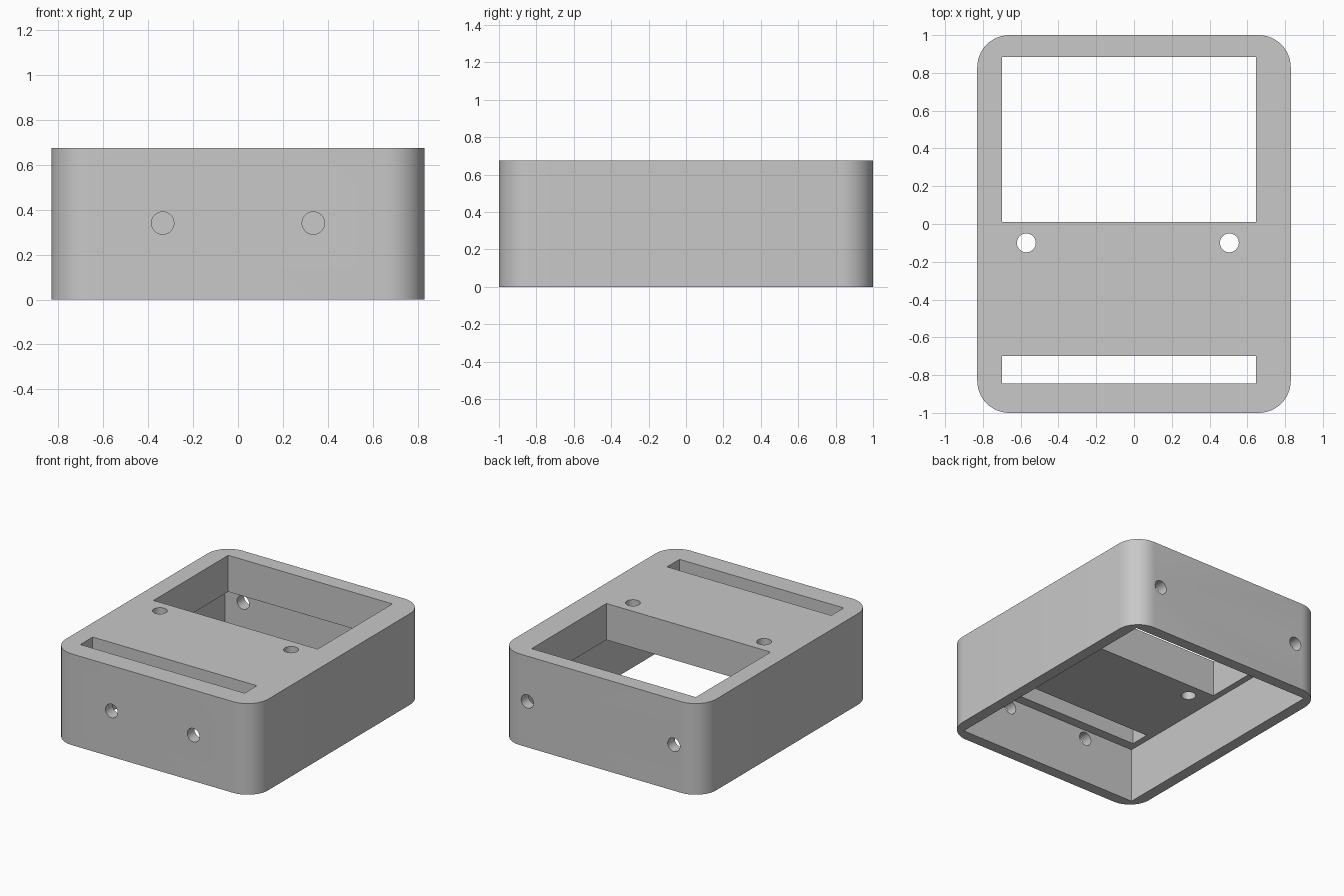
import bpy
import bmesh
import math
from mathutils import Matrix

cube = bpy.data.objects.get("Cube")
if cube:
    bpy.data.objects.remove(cube, do_unlink=True)

HX, HY, HEIGHT = 0.83, 1.0, 0.675   # outer half sizes and height
WALL, CEILING, RADIUS = 0.083, 0.405, 0.17

grey = bpy.data.materials.new("plain grey")
grey.use_nodes = True
colour = (0.58, 0.58, 0.58, 1)
grey.diffuse_color = colour
grey.node_tree.nodes["Principled BSDF"].inputs["Base Color"].default_value = colour


def to_object(name, bm):
    bmesh.ops.recalc_face_normals(bm, faces=bm.faces)
    mesh = bpy.data.meshes.new(name)
    bm.to_mesh(mesh)
    bm.free()
    mesh.materials.append(grey)
    ob = bpy.data.objects.new(name, mesh)
    bpy.context.collection.objects.link(ob)
    return ob


def box(name, x0, x1, y0, y1, z0, z1, corner=0):
    """Box between limits, with optional rounded upright edges."""
    bm = bmesh.new()
    centre = Matrix.Translation(((x0 + x1) / 2, (y0 + y1) / 2, (z0 + z1) / 2))
    size = Matrix.Diagonal((x1 - x0, y1 - y0, z1 - z0, 1))
    bmesh.ops.create_cube(bm, size=1, matrix=centre @ size)
    if corner:
        upright = [e for e in bm.edges
                   if abs(e.verts[0].co.z - e.verts[1].co.z) > 0.1]
        bmesh.ops.bevel(bm, geom=upright, offset=corner, segments=12,
                        profile=0.5, affect='EDGES')
    return to_object(name, bm)


def drill(name, location, tilt=0):
    """Round cutter, upright or tilted to run along y."""
    bm = bmesh.new()
    bmesh.ops.create_cone(
        bm, cap_ends=True, segments=32, radius1=0.05, radius2=0.05, depth=0.6,
        matrix=Matrix.Translation(location) @ Matrix.Rotation(tilt, 4, 'X'))
    return to_object(name, bm)


# Rounded case
case = box("case_shell", -HX, HX, -HY, HY, 0, HEIGHT, RADIUS)

# Cavity open at the base, then display window and slot through the thick top
cutters = [
    box("cavity_cutter", WALL - HX, HX - WALL, WALL - HY, HY - WALL, -0.2, CEILING),
    box("window_cutter", -0.70, 0.645, 0.01, 0.885, 0.3, 1),
    box("slot_cutter", -0.70, 0.645, -0.845, -0.70, 0.3, 1),
]

# Screw holes in the top, the front wall and the back wall
for x in (-0.57, 0.505):
    cutters.append(drill("top_hole_cutter", (x, -0.10, 0.6)))
for y, spread in ((-HY, 0.335), (HY, 0.60)):
    for side in (-1, 1):
        cutters.append(drill("wall_hole_cutter", (side * spread, y, 0.34), math.pi / 2))

for cutter in cutters:
    cutter.hide_render = True
    mod = case.modifiers.new(cutter.name, 'BOOLEAN')
    mod.operation = 'DIFFERENCE'
    mod.solver = 'EXACT'
    mod.object = cutter

# Bake the cuts and remove the helpers
bpy.context.view_layer.update()
graph = bpy.context.evaluated_depsgraph_get()
baked = bpy.data.meshes.new_from_object(case.evaluated_get(graph))
case.modifiers.clear()
case.data = baked
for cutter in cutters:
    bpy.data.objects.remove(cutter, do_unlink=True)

# Smooth the rounded corners and holes, keep the edges sharp
bpy.ops.object.select_all(action='DESELECT')
case.select_set(True)
bpy.context.view_layer.objects.active = case
bpy.ops.object.shade_smooth_by_angle(angle=math.radians(30))
